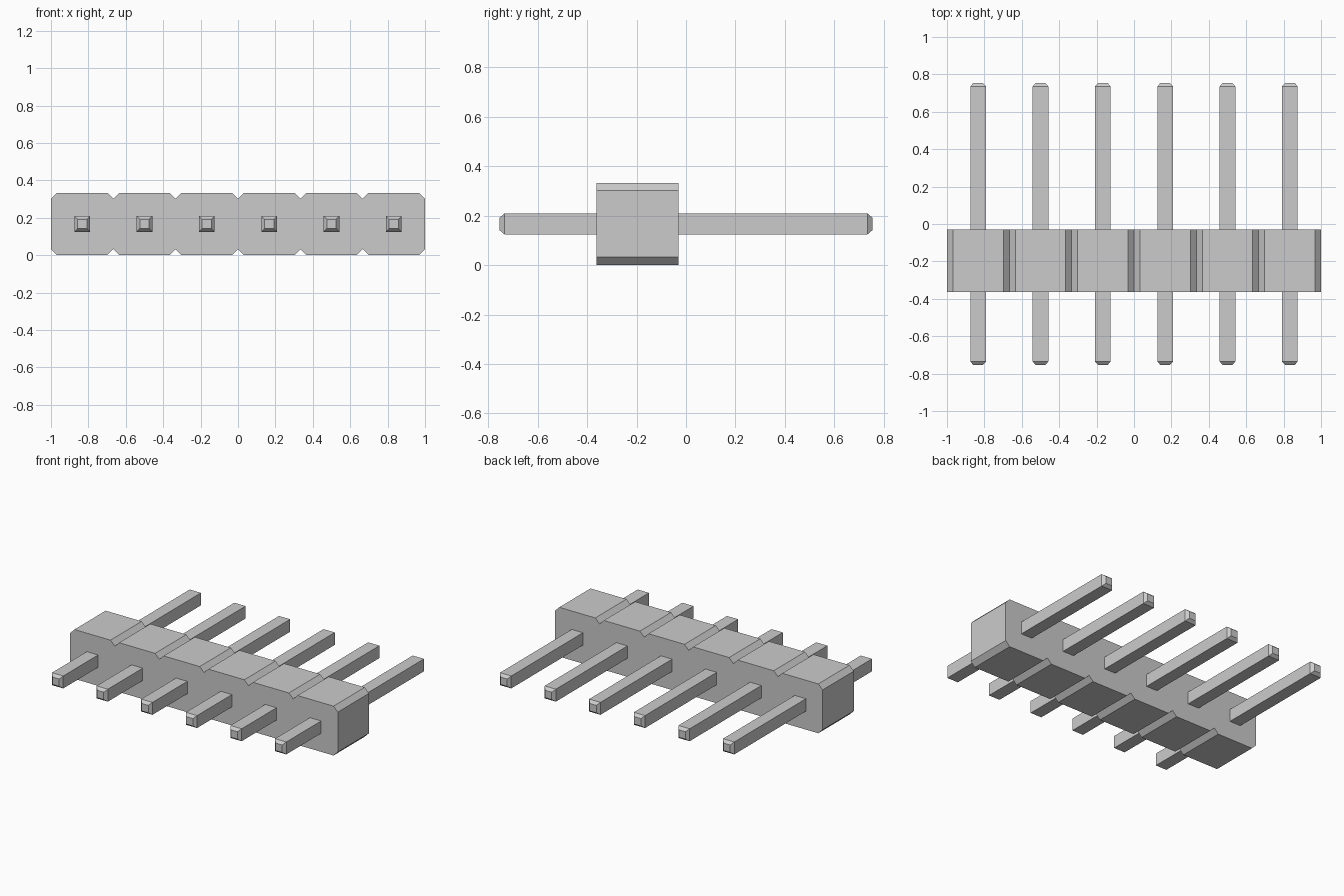
import bpy
import bmesh

cube = bpy.data.objects.get("Cube")
if cube:
    bpy.data.objects.remove(cube, do_unlink=True)

COUNT = 6
PITCH = 2 / COUNT
CHAMFER = 0.032
BODY_FRONT, BODY_BACK = -0.363, -0.03
PIN_HALF, TIP_HALF = 0.042, 0.025
PIN_END, TIP_LENGTH = 0.755, 0.02
MID_Z = PITCH / 2

grey = bpy.data.materials.new("light grey")
grey.use_nodes = True
grey.diffuse_color = (0.6, 0.6, 0.6, 1)
grey.node_tree.nodes["Principled BSDF"].inputs["Base Color"].default_value = (0.6, 0.6, 0.6, 1)


def finish(name, bm):
    bmesh.ops.recalc_face_normals(bm, faces=bm.faces)
    mesh = bpy.data.meshes.new(name)
    bm.to_mesh(mesh)
    bm.free()
    mesh.materials.append(grey)
    obj = bpy.data.objects.new(name, mesh)
    bpy.context.collection.objects.link(obj)
    return obj


def housing():
    # Notched upper edge, mirrored to make the lower edge
    top = [(-1, PITCH - CHAMFER)]
    for i in range(COUNT):
        left, right = -1 + i * PITCH, -1 + (i + 1) * PITCH
        top += [(left + CHAMFER, PITCH), (right - CHAMFER, PITCH), (right, PITCH - CHAMFER)]
    outline = top + [(x, PITCH - z) for x, z in reversed(top)]
    bm = bmesh.new()
    face = bm.faces.new([bm.verts.new((x, BODY_FRONT, z)) for x, z in outline])
    result = bmesh.ops.extrude_face_region(bm, geom=[face])
    moved = [v for v in result["geom"] if isinstance(v, bmesh.types.BMVert)]
    bmesh.ops.translate(bm, verts=moved, vec=(0, BODY_BACK - BODY_FRONT, 0))
    return finish("housing", bm)


def pin(name, x):
    # Square bar with tapered tips, lofted through four square sections
    sections = [(-PIN_END, TIP_HALF), (-PIN_END + TIP_LENGTH, PIN_HALF),
                (PIN_END - TIP_LENGTH, PIN_HALF), (PIN_END, TIP_HALF)]
    corners = [(-1, -1), (1, -1), (1, 1), (-1, 1)]
    bm = bmesh.new()
    rings = [[bm.verts.new((x + a * h, y, MID_Z + b * h)) for a, b in corners]
             for y, h in sections]
    for r, s in zip(rings, rings[1:]):
        for i in range(4):
            j = (i + 1) % 4
            bm.faces.new((r[i], r[j], s[j], s[i]))
    bm.faces.new(rings[0])
    bm.faces.new(rings[-1])
    return finish(name, bm)


housing()
for i in range(COUNT):
    pin(f"pin_{i + 1}", -1 + (i + 0.5) * PITCH)
